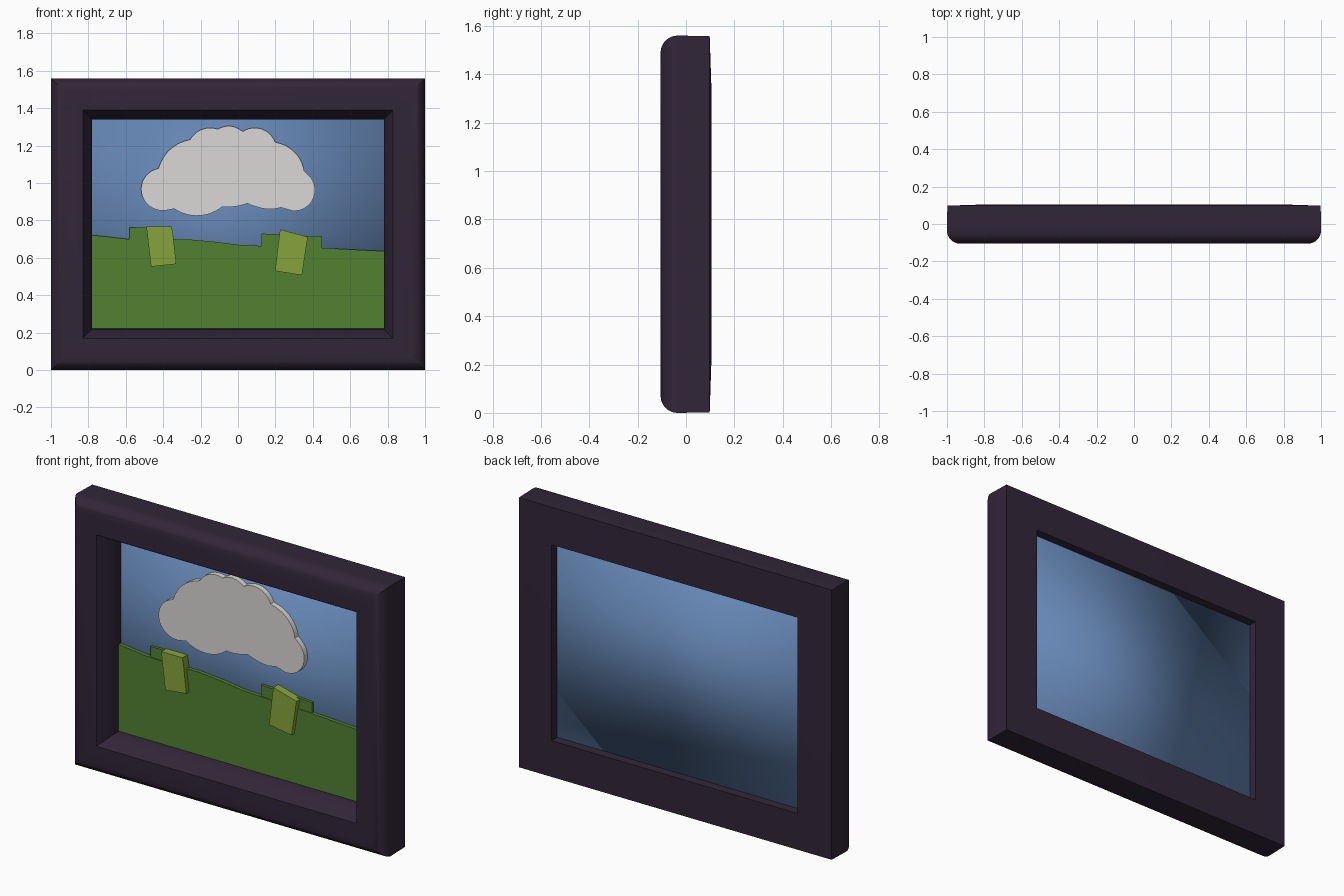
import bpy, bmesh, math

if "Cube" in bpy.data.objects:
    bpy.data.objects.remove(bpy.data.objects["Cube"])


def material(name, rgb):
    m = bpy.data.materials.new(name)
    m.diffuse_color = (*rgb, 1)
    m.use_nodes = True
    m.node_tree.nodes["Principled BSDF"].inputs["Base Color"].default_value = m.diffuse_color
    return m


DARK = material("dark_plum", (0.031, 0.019, 0.039))
SKY = material("sky_blue", (0.13, 0.24, 0.46))
GREEN = material("grass_green", (0.085, 0.22, 0.032))
LIME = material("olive_lime", (0.24, 0.37, 0.044))
WHITE = material("cloud_white", (0.70, 0.69, 0.67))


def finish(name, bm, mat, angle=35):
    bmesh.ops.recalc_face_normals(bm, faces=bm.faces[:])
    me = bpy.data.meshes.new(name)
    bm.to_mesh(me)
    bm.free()
    me.materials.append(mat)
    ob = bpy.data.objects.new(name, me)
    bpy.context.collection.objects.link(ob)
    bpy.ops.object.select_all(action='DESELECT')
    ob.select_set(True)
    bpy.context.view_layer.objects.active = ob
    bpy.ops.object.shade_smooth_by_angle(angle=math.radians(angle))
    return ob


def slab(name, pts, y0, y1, mat, angle=35):
    """Extrude an (x, z) outline from y0 to y1."""
    bm = bmesh.new()
    face = bm.faces.new([bm.verts.new((x, y0, z)) for x, z in pts])
    new = bmesh.ops.extrude_face_region(bm, geom=[face], use_keep_orig=True)["geom"]
    for v in new:
        if isinstance(v, bmesh.types.BMVert):
            v.co.y = y1
    return finish(name, bm, mat, angle)


# Frame: moulding profile (inset from the outer edge, y) mitred round a rectangle
W, H, R = 1.0, 1.56, 0.07
profile = [(0.002, 0.098)]
for i in range(9):
    a = math.pi / 2 * i / 8
    profile.append((R - R * math.cos(a), -0.035 - R * math.sin(a)))
profile += [(0.17, -0.105), (0.22, -0.02), (0.22, 0.05), (0.215, 0.105)]

bm = bmesh.new()
rings = []
for sx, top in ((-1, 0), (1, 0), (1, 1), (-1, 1)):
    rings.append([bm.verts.new((sx * (W - d), y, H - d if top else d)) for d, y in profile])
n = len(profile)
for k in range(4):
    a, b = rings[k], rings[(k + 1) % 4]
    for i in range(n):
        j = (i + 1) % n
        bm.faces.new((a[i], a[j], b[j], b[i]))
finish("frame", bm, DARK)

# Sky backing panel, softly shaded
slab("sky_panel", [(-0.785, 0.218), (0.785, 0.218), (0.785, 1.342), (-0.785, 1.342)],
     0.046, 0.06, SKY, 180)

# Hill with a gently rolling top
ridge = [(0.78, 0.636), (0.6, 0.645), (0.42, 0.655), (0.2, 0.66), (0, 0.67), (-0.13, 0.687),
         (-0.27, 0.699), (-0.42, 0.697), (-0.6, 0.702), (-0.78, 0.722)]
slab("hill", [(-0.78, 0.222), (0.78, 0.222)] + ridge, 0.025, 0.047, GREEN)

# Bushes peeking from behind the hill
slab("left_back_bush", [(-0.58, 0.6), (-0.36, 0.6), (-0.36, 0.762), (-0.58, 0.762)],
     0.03, 0.05, GREEN)
slab("right_back_bush", [(0.125, 0.6), (0.45, 0.6), (0.45, 0.713), (0.125, 0.73)],
     0.03, 0.05, GREEN)

# Tilted blocks standing in front of the hill
slab("left_front_bush", [(-0.465, 0.553), (-0.33, 0.567), (-0.348, 0.73), (-0.355, 0.768),
                         (-0.49, 0.768)], 0.0, 0.047, LIME)
slab("right_front_bush", [(0.198, 0.53), (0.342, 0.507), (0.373, 0.712), (0.225, 0.752)],
     0.0, 0.047, LIME)

# Cloud: outline of a union of elliptical puffs (x, z, rx, rz)
puffs = [(-0.40, 0.967, 0.118, 0.115), (-0.22, 1.03, 0.21, 0.205), (-0.15, 1.175, 0.12, 0.12),
         (-0.05, 1.20, 0.105, 0.105), (0.09, 1.18, 0.115, 0.115), (0.17, 1.04, 0.185, 0.18),
         (0.30, 0.962, 0.112, 0.112), (-0.055, 1.0, 0.2, 0.128), (-0.22, 1.0, 0.14, 0.122),
         (0.13, 1.0, 0.14, 0.13)]
cx, cz = -0.05, 1.03
outline = []
for i in range(144):
    t = 2 * math.pi * i / 144
    c, s = math.cos(t), math.sin(t)
    far = 0
    for px, pz, rx, rz in puffs:
        # farthest hit of a ray from the cloud centre with this puff
        ox, oz, dx, dz = (cx - px) / rx, (cz - pz) / rz, c / rx, s / rz
        qa, qb, qc = dx * dx + dz * dz, ox * dx + oz * dz, ox * ox + oz * oz - 1
        disc = qb * qb - qa * qc
        if disc > 0:
            far = max(far, (-qb + math.sqrt(disc)) / qa)
    outline.append((cx + far * c, cz + far * s))
slab("cloud", outline, 0.015, 0.047, WHITE)
